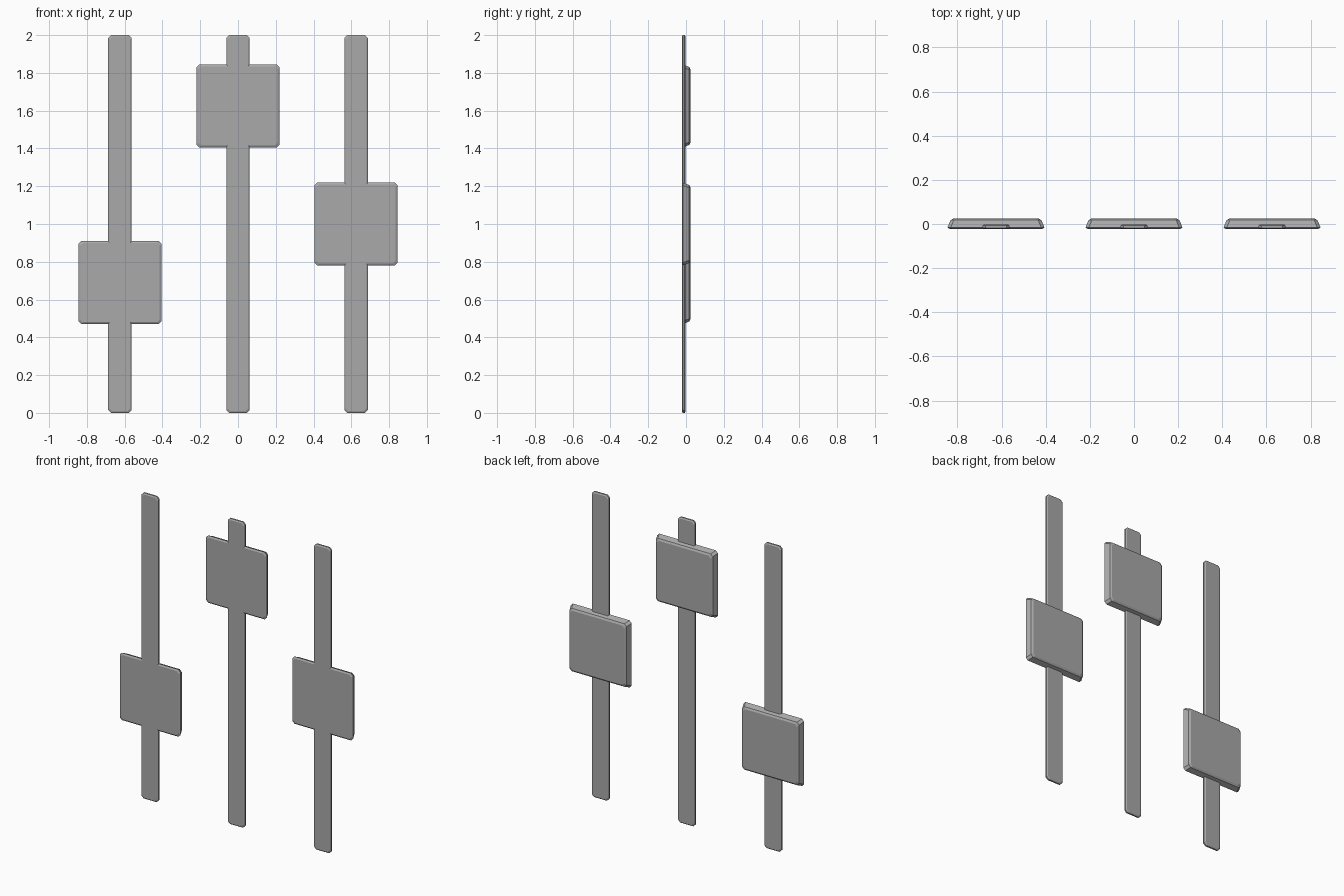
import bpy
import bmesh

if "Cube" in bpy.data.objects:
    bpy.data.objects.remove(bpy.data.objects["Cube"], do_unlink=True)

grey = bpy.data.materials.new("mid_grey")
grey.use_nodes = True
colour = (0.4, 0.4, 0.4, 1)
grey.diffuse_color = colour
grey.node_tree.nodes["Principled BSDF"].inputs["Base Color"].default_value = colour


def slab(name, x, z, width, height, layers, clip=0.015):
    """Upright plate with clipped corners, lofted through (y, inset) layers."""
    bm = bmesh.new()
    rings = []
    for y, inset in layers:
        a, b = width / 2 - inset, height / 2 - inset
        outline = [(a, clip - b), (a, b - clip), (a - clip, b), (clip - a, b),
                   (-a, b - clip), (-a, clip - b), (clip - a, -b), (a - clip, -b)]
        rings.append([bm.verts.new((x + u, y, z + v)) for u, v in outline])
    bm.faces.new(rings[0])
    bm.faces.new(rings[-1])
    for low, high in zip(rings, rings[1:]):
        for i in range(len(low)):
            j = (i + 1) % len(low)
            bm.faces.new((low[i], low[j], high[j], high[i]))
    bmesh.ops.recalc_face_normals(bm, faces=bm.faces)
    mesh = bpy.data.meshes.new(name)
    bm.to_mesh(mesh)
    bm.free()
    mesh.materials.append(grey)
    obj = bpy.data.objects.new(name, mesh)
    bpy.context.collection.objects.link(obj)


# Thin bevelled rails, and thicker knobs tapering towards the back
rail_layers = [(-0.022, 0.008), (-0.017, 0), (-0.007, 0), (-0.002, 0.008)]
knob_layers = [(-0.022, 0.010), (-0.016, 0), (0.017, 0.014), (0.024, 0.026)]

for side, x, knob_z in (("right", -0.625, 0.69),
                        ("middle", 0, 1.625),
                        ("left", 0.625, 1.0)):
    slab(side + "_rail", x, 1, 0.124, 2, rail_layers)
    slab(side + "_knob", x, knob_z, 0.44, 0.44, knob_layers)
